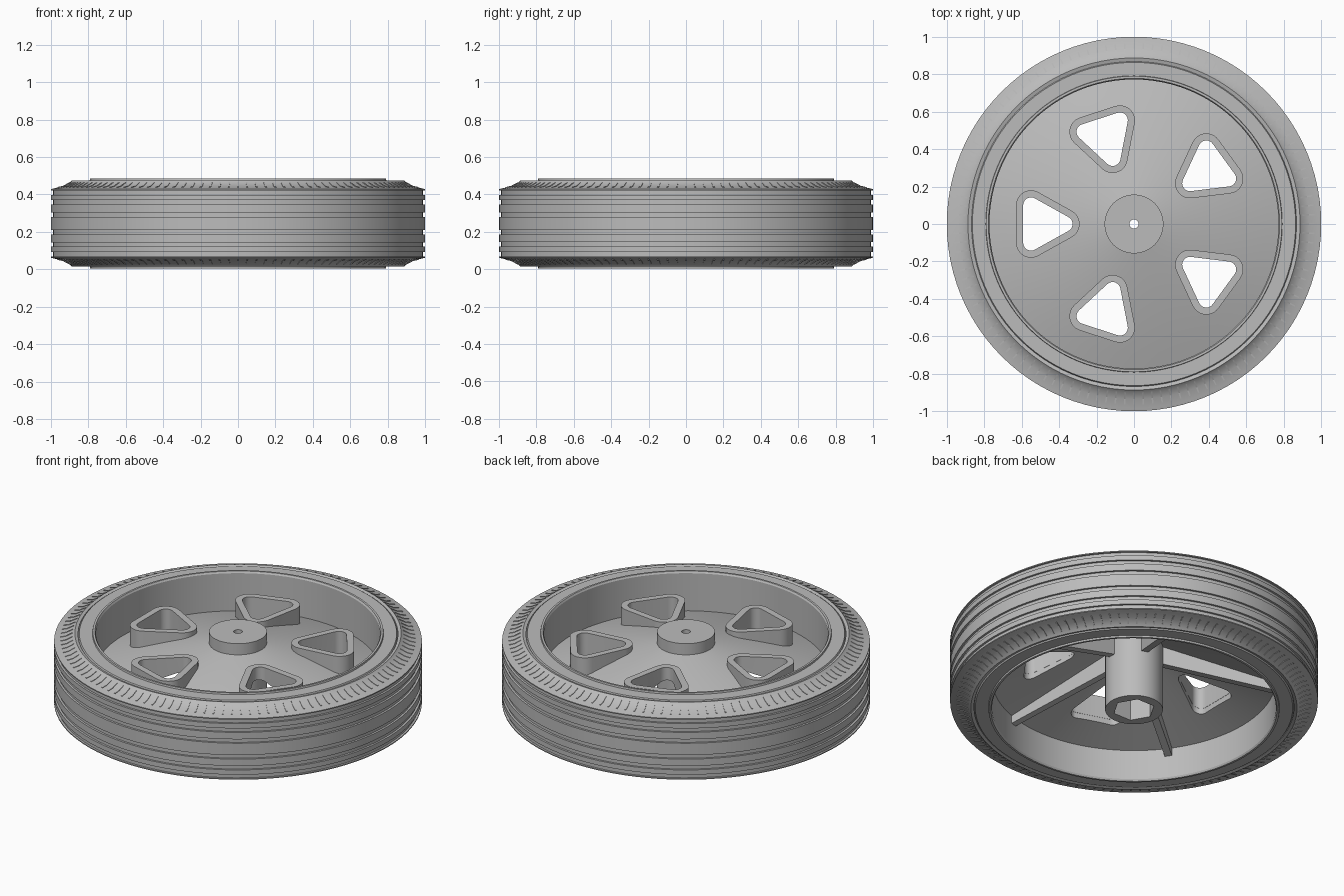
import bpy, bmesh
from math import sin, cos, pi, radians, hypot

if "Cube" in bpy.data.objects:
    bpy.data.objects.remove(bpy.data.objects["Cube"], do_unlink=True)

H = 0.49        # wheel height
SPOKES = 5

grey = bpy.data.materials.new("plain_grey")
grey.use_nodes = True
grey.diffuse_color = (0.5, 0.5, 0.5, 1)
grey.node_tree.nodes["Principled BSDF"].inputs["Base Color"].default_value = (0.5, 0.5, 0.5, 1)


def make(name, bm):
    bmesh.ops.recalc_face_normals(bm, faces=bm.faces)
    mesh = bpy.data.meshes.new(name)
    bm.to_mesh(mesh)
    bm.free()
    mesh.materials.append(grey)
    ob = bpy.data.objects.new(name, mesh)
    bpy.context.collection.objects.link(ob)
    return ob


def select(ob):
    bpy.ops.object.select_all(action="DESELECT")
    ob.select_set(True)
    bpy.context.view_layer.objects.active = ob


def smooth(ob):
    select(ob)
    bpy.ops.object.shade_smooth_by_angle(angle=radians(25))


def loft(bm, rings, closed=False):
    """Skin equal-length rings of points; cap the ends unless closed."""
    loops = [[bm.verts.new(p) for p in ring] for ring in rings]
    pairs = list(zip(loops, loops[1:]))
    if closed:
        pairs.append((loops[-1], loops[0]))
    for a, b in pairs:
        for i in range(len(a)):
            j = (i + 1) % len(a)
            bm.faces.new((a[i], a[j], b[j], b[i]))
    if not closed:
        bm.faces.new(loops[0])
        bm.faces.new(loops[-1])


def circle(r, z, n=96):
    return [(r * cos(2 * pi * i / n), r * sin(2 * pi * i / n), z) for i in range(n)]


def lathe(name, profile):
    bm = bmesh.new()
    loft(bm, [circle(r, z) for r, z in profile], closed=True)
    return make(name, bm)


def cut(ob, cutter):
    cutter.hide_render = True
    mod = ob.modifiers.new("cut", "BOOLEAN")
    mod.operation = "DIFFERENCE"
    mod.solver = "EXACT"
    mod.object = cutter
    select(ob)
    bpy.ops.object.modifier_apply(modifier=mod.name)
    bpy.data.objects.remove(cutter, do_unlink=True)


def mirrored(top):
    """Add the lower half of a profile by reflection about mid height."""
    return top + [(r, H - z) for r, z in reversed(top)]


# Tyre with circumferential tread grooves and sloping shoulders
top = [(0.87, 0.47), (0.887, 0.475), (0.90, 0.462), (0.935, 0.443), (0.985, 0.432), (1.0, 0.428)]
for z in (0.41, 0.3575, 0.2925):
    top += [(1.0, z + 0.012), (0.988, z + 0.012), (0.988, z - 0.012), (1.0, z - 0.012)]
smooth(lathe("tyre", mirrored(top)))

# Fine radial ticks on both shoulders
bm = bmesh.new()
TICKS = 120
for k in range(TICKS):
    a = 2 * pi * k / TICKS
    for flip in (False, True):
        rings = []
        for r, z in ((0.90, 0.462), (0.935, 0.443), (0.965, 0.4365)):
            ring = []
            for w, dz in ((-1, -0.004), (1, -0.004), (1, 0.003), (-1, 0.003)):
                t = w * 0.004
                h = z + dz
                ring.append((r * cos(a) - t * sin(a), r * sin(a) + t * cos(a), H - h if flip else h))
            rings.append(ring)
        loft(bm, rings)
make("shoulder_ticks", bm)

# Rim barrel with stepped flanges
rim = [(0.772, 0.475), (0.778, 0.485), (0.79, 0.485), (0.792, 0.475),
       (0.863, 0.475), (0.868, 0.465), (0.879, 0.465)]
smooth(lathe("rim", mirrored(rim)))


def dome(r):
    """Height of the upper disc surface."""
    return 0.45 - 0.19 * r - 0.09 * r * r


def underside(r):
    return 0.445 - 0.325 * r


# Sloping wheel disc
radii = [0.13 + i * 0.65 / 8 for i in range(9)]
disc = lathe("wheel_disc", [(r, dome(r)) for r in radii] + [(r, underside(r)) for r in reversed(radii)])


def outline(radius, angle):
    """Rounded triangle, wide end outwards, turned to a window position."""
    pts = []
    for x, y, start, end in ((0.55, -0.1, -119, 0), (0.55, 0.1, 0, 119), (0.37, 0, 119, 241)):
        for i in range(10):
            t = radians(start + (end - start) * i / 9)
            px, py = x + radius * cos(t), y + radius * sin(t)
            pts.append((px * cos(angle) - py * sin(angle), px * sin(angle) + py * cos(angle)))
    clean = []
    for p in pts:
        if not clean or hypot(p[0] - clean[-1][0], p[1] - clean[-1][1]) > 1e-5:
            clean.append(p)
    return clean


# Window holes with raised collars
for k in range(SPOKES):
    angle = pi + 2 * pi * k / SPOKES
    bm = bmesh.new()
    hole = outline(0.043, angle)
    loft(bm, [[(x, y, z) for x, y in hole] for z in (0.1, 0.6)])
    cut(disc, make("window_cutter", bm))

    bm = bmesh.new()
    inner, outer = outline(0.042, angle), outline(0.08, angle)
    rings = []
    for shape, raised in ((inner, False), (inner, True), (outer, True), (outer, False)):
        rings.append([(x, y, 0.415 if raised else dome(hypot(x, y)) - 0.02) for x, y in shape])
    loft(bm, rings, closed=True)
    smooth(make("window_collar", bm))
smooth(disc)

# Hub with hexagonal socket below and a small axle hole above
bm = bmesh.new()
loft(bm, [circle(0.157, 0.005, 64), circle(0.157, 0.485, 64)])
hub = make("hub", bm)
for radius, sides, z0, z1 in ((0.115, 6, -0.1, 0.40), (0.024, 24, 0.3, 0.6)):
    bm = bmesh.new()
    loft(bm, [circle(radius, z0, sides), circle(radius, z1, sides)])
    cut(hub, make("hub_cutter", bm))
smooth(hub)

# Stiffening ribs under the disc, between the windows
for k in range(SPOKES):
    a = 2 * pi * k / SPOKES
    bm = bmesh.new()
    rings = []
    for r, low in ((0.145, 0.29), (0.78, 0.145)):
        high = underside(r) + 0.015
        rings.append([(r * cos(a) - t * sin(a), r * sin(a) + t * cos(a), z)
                      for t, z in ((-0.02, low), (0.02, low), (0.02, high), (-0.02, high))])
    loft(bm, rings)
    make("disc_rib", bm)
